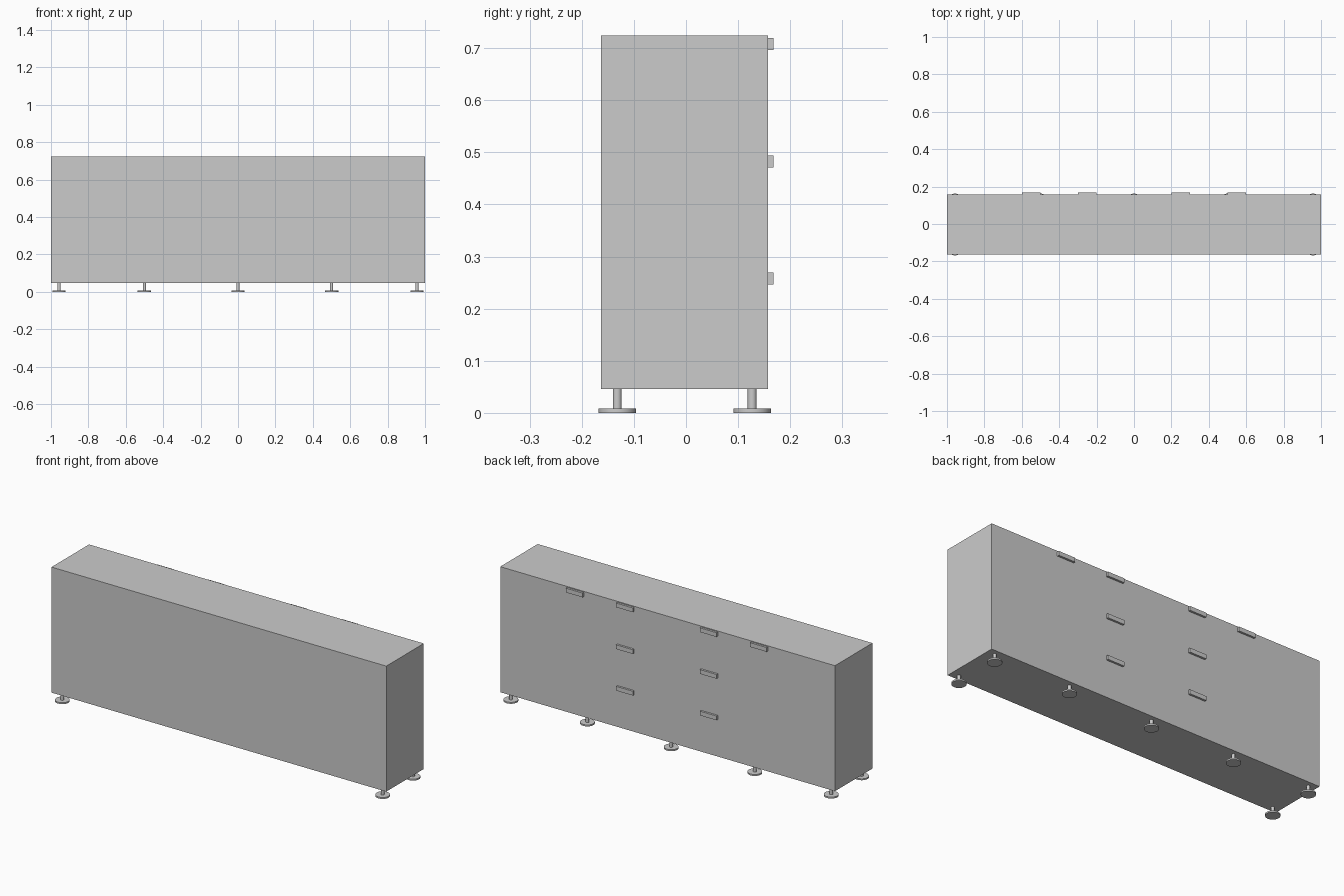
import bpy

if "Cube" in bpy.data.objects:
    bpy.data.objects.remove(bpy.data.objects["Cube"])


def box(name, x0, x1, y0, y1, z0, z1):
    bpy.ops.mesh.primitive_cube_add(
        size=1, location=((x0 + x1) / 2, (y0 + y1) / 2, (z0 + z1) / 2))
    ob = bpy.context.object
    ob.name = name
    ob.scale = (x1 - x0, y1 - y0, z1 - z0)
    bpy.ops.object.transform_apply(location=False, rotation=False, scale=True)
    return ob


def disc(name, x, y, z0, z1, r):
    bpy.ops.mesh.primitive_cylinder_add(
        vertices=32, radius=r, depth=z1 - z0, location=(x, y, (z0 + z1) / 2))
    bpy.context.object.name = name
    bpy.ops.object.shade_smooth_by_angle()


FRONT, BACK = -0.163, 0.157
BOTTOM, SEAM, TOP = 0.046, 0.719, 0.724

# Cabinet body and thin top panel
box("cabinet_body", -1, 1, FRONT, BACK, BOTTOM, SEAM)
box("top_panel", -1, 1, FRONT, BACK, SEAM, TOP)

# Handles: three drawer rows near the middle, one door handle further out
for side in (-1, 1):
    for kind, x, z in (("drawer", 0.25, 0.2575), ("drawer", 0.25, 0.482),
                       ("drawer", 0.25, 0.7075), ("door", 0.55, 0.7075)):
        cx = side * x
        box(kind + "_handle", cx - 0.05, cx + 0.05, BACK, 0.168,
            z - 0.0115, z + 0.0115)

# Feet: five along the handle side, two at the plain side's corners
feet = [(x, 0.127) for x in (-0.957, -0.5, 0, 0.5, 0.957)]
feet += [(x, -0.132) for x in (-0.957, 0.957)]
for x, y in feet:
    disc("foot_pad", x, y, 0, 0.008, 0.036)
    disc("foot_stem", x, y, 0.008, BOTTOM, 0.0085)
